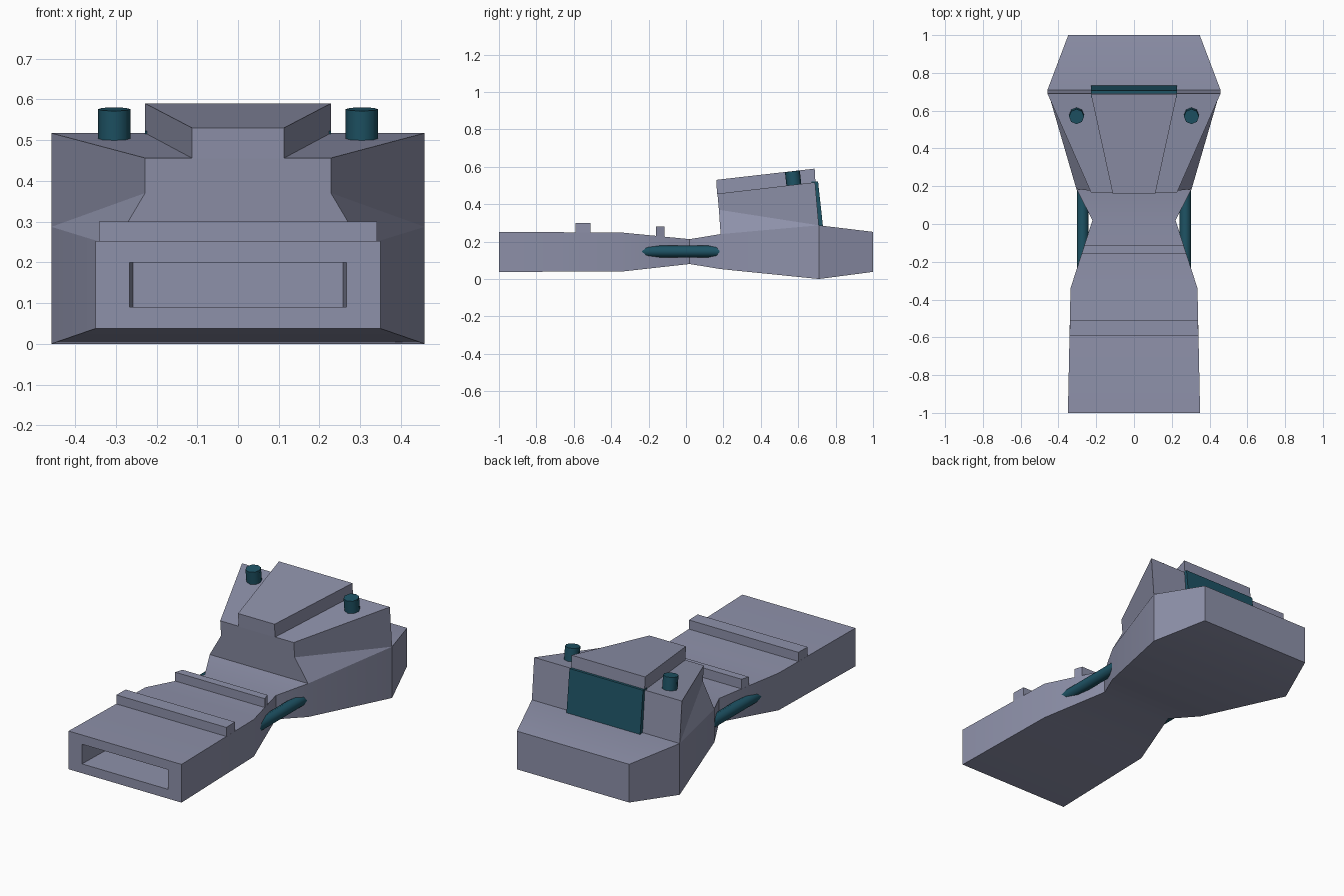
import bpy, bmesh, math

if "Cube" in bpy.data.objects:
    bpy.data.objects.remove(bpy.data.objects["Cube"])


def material(name, rgb):
    m = bpy.data.materials.new(name)
    m.diffuse_color = (*rgb, 1)
    return m


teal = material("teal", (0.013, 0.087, 0.13))
slate = material("slate", (0.155, 0.165, 0.235))
slate.diffuse_color = (0.27, 0.283, 0.4, 1)


def smooth(ob, degrees):
    bpy.ops.object.select_all(action='DESELECT')
    ob.select_set(True)
    bpy.context.view_layer.objects.active = ob
    bpy.ops.object.shade_smooth_by_angle(angle=math.radians(degrees))


def loft(name, sections, mat=slate):
    """Skin through sections; each is the right half profile, bottom to top, mirrored in x."""
    bm = bmesh.new()
    rings = []
    for half in sections:
        ring = half + [(-x, y, z) for x, y, z in reversed(half)]
        rings.append([bm.verts.new(p) for p in ring])
    n = len(rings[0])
    for a, b in zip(rings, rings[1:]):
        for i in range(n):
            j = (i + 1) % n
            bm.faces.new((a[i], a[j], b[j], b[i]))
    bm.faces.new(rings[0])
    bm.faces.new(rings[-1])
    bmesh.ops.remove_doubles(bm, verts=bm.verts, dist=1e-5)
    bmesh.ops.recalc_face_normals(bm, faces=bm.faces)
    me = bpy.data.meshes.new(name)
    bm.to_mesh(me)
    bm.free()
    ob = bpy.data.objects.new(name, me)
    bpy.context.collection.objects.link(ob)
    me.materials.append(mat)
    return ob


def slab(y, hw, z0, z1):
    return [(hw, y, z0), (hw, y, z1)]


def cylinder(name, loc, r, depth, rx):
    bpy.ops.mesh.primitive_cylinder_add(vertices=8, radius=r, depth=depth,
                                        location=loc, rotation=(rx, 0, 0))
    ob = bpy.context.object
    ob.name = name
    ob.data.materials.append(teal)
    smooth(ob, 60)


# Main hull: wide front arm, pinched waist, flared stern
hull = loft("hull", [slab(*s) for s in (
    (-1, 0.35, 0.038, 0.252),
    (-0.34, 0.336, 0.04, 0.248),
    (0.02, 0.22, 0.08, 0.213),
    (0.185, 0.305, 0.053, 0.24),
    (0.71, 0.458, 0.0, 0.287),
    (1, 0.348, 0.038, 0.252))])
smooth(hull, 30)

# Rectangular opening in the front face
cutter = loft("slot_cutter", [slab(-1.1, 0.269, 0.09, 0.2), slab(-0.7, 0.258, 0.09, 0.2)])
cutter.hide_render = True
cutter.display_type = 'WIRE'
cut = hull.modifiers.new("slot", 'BOOLEAN')
cut.operation = 'DIFFERENCE'
cut.object = cutter

# Raised ridges across the front arm
loft("front_ridge", [slab(-0.59, 0.341, 0.24, 0.3), slab(-0.51, 0.339, 0.24, 0.3)])
loft("rear_ridge", [slab(-0.16, 0.278, 0.22, 0.28), slab(-0.115, 0.263, 0.21, 0.28)])

# Rear superstructure with creased flanks
tower = loft("tower", [
    [(0.305, 0.185, 0.24), (0.228, 0.176, 0.37), (0.228, 0.168, 0.456)],
    [(0.458, 0.71, 0.287), (0.458, 0.71, 0.287), (0.458, 0.69, 0.517)]])
smooth(tower, 30)

# Wedge shaped roof plate
loft("roof_plate", [
    [(0.113, 0.166, 0.455), (0.113, 0.162, 0.53)],
    [(0.228, 0.692, 0.516), (0.228, 0.688, 0.59)]])

# Coloured panel on the back of the tower
loft("rear_panel", [
    [(0.228, 0.69, 0.275), (0.228, 0.67, 0.522)],
    [(0.228, 0.733, 0.275), (0.228, 0.706, 0.522)]], teal)

# Paired roof studs and waist pipes
for side, s in (("right", 1), ("left", -1)):
    cylinder("roof_stud_" + side, (s * 0.304, 0.573, 0.537), 0.04, 0.078, math.radians(6.6))
    cylinder("waist_pipe_" + side, (s * 0.272, -0.03, 0.147), 0.031, 0.52, math.pi / 2)

for m in bpy.data.materials:
    if m.users and not m.is_grease_pencil:
        m.use_nodes = True
        m.node_tree.nodes["Principled BSDF"].inputs["Base Color"].default_value = m.diffuse_color
